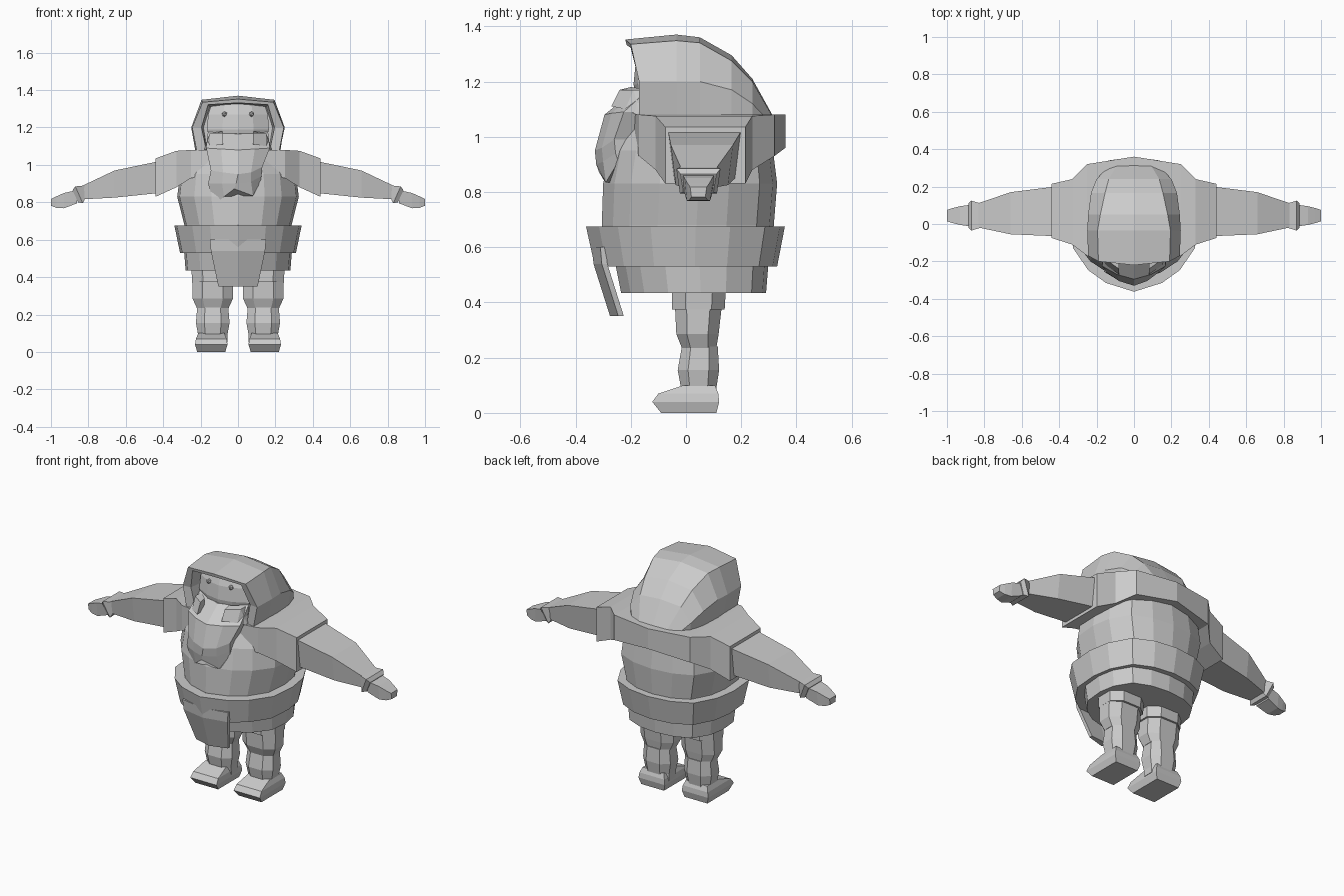
import bpy, bmesh

cube = bpy.data.objects.get("Cube")
if cube:
    bpy.data.objects.remove(cube, do_unlink=True)

grey = bpy.data.materials.new("plain_grey")
grey.use_nodes = True
GREY = (0.6, 0.6, 0.6, 1)
grey.diffuse_color = GREY
grey.node_tree.nodes["Principled BSDF"].inputs["Base Color"].default_value = GREY

# Half outline of the stout body, front to back, and outline of a leg
BODY = [(0, -1), (.44, -.87), (.72, -.68), (.96, -.35), (1, .1), (.94, .45), (.74, .8), (.4, .95), (0, 1)]
BODY += [(-x, y) for x, y in BODY[-2:0:-1]]
LEG = [(.5, -1), (1, -.5), (1, .5), (.5, 1), (-.5, 1), (-1, .5), (-1, -.5), (-.5, -1)]
BOX = [(1, -1), (1, 1), (-1, 1), (-1, -1)]


def finish(name, bm):
    bmesh.ops.recalc_face_normals(bm, faces=bm.faces)
    mesh = bpy.data.meshes.new(name)
    bm.to_mesh(mesh)
    bm.free()
    mesh.materials.append(grey)
    ob = bpy.data.objects.new(name, mesh)
    bpy.context.collection.objects.link(ob)
    return ob


def loft(name, rings, side=1):
    """Skin a list of closed rings and cap both ends."""
    bm = bmesh.new()
    loops = [[bm.verts.new((x * side, y, z)) for x, y, z in r] for r in rings]
    n = len(loops[0])
    for a, b in zip(loops, loops[1:]):
        for i in range(n):
            j = (i + 1) % n
            bm.faces.new((a[i], a[j], b[j], b[i]))
    bm.faces.new(loops[0])
    bm.faces.new(loops[-1])
    return finish(name, bm)


def ring(outline, z, w, y0, y1, cx=0):
    """Horizontal ring scaled to a half width and a front-to-back range."""
    mid, half = (y0 + y1) / 2, (y1 - y0) / 2
    return [(cx + x * w, mid + y * half, z) for x, y in outline]


def both(name, rings):
    for label, side in (("left", 1), ("right", -1)):
        loft(f"{label}_{name}", rings, side)


# Torso, belt and skirt
loft("torso", [ring(BODY, *r) for r in (
    (.6, .28, -.3, .31), (.68, .287, -.305, .318), (.83, .325, -.3, .33),
    (.95, .31, -.275, .315), (1.075, .26, -.21, .28))])
loft("belt", [ring(BODY, *r) for r in ((.53, .31, -.33, .33), (.675, .34, -.362, .358))])
loft("skirt", [ring(BODY, *r) for r in ((.435, .28, -.235, .29), (.56, .29, -.26, .3))])


# Hanging front flap, folded down the middle
def flap_ring(z, w, y):
    return [(-w, y + .03, z), (0, y, z), (w, y + .03, z), (w, y + .05, z), (0, y + .04, z), (-w, y + .05, z)]


loft("front_flap", [flap_ring(.35, .105, -.275), flap_ring(.54, .145, -.335), flap_ring(.6, .15, -.34)])


# Shoulder cape running from sleeve to sleeve
def span(x, y0, y1, z0, z1):
    return [(x, y0, z1), (x, y1, z1), (x, y1, z0), (x, y0, z0)]


half_cape = [(.44, -.075, .215, .83, 1.035), (.33, -.11, .24, .88, 1.075), (.25, -.17, .32, .93, 1.08)]
cape = [span(*s) for s in half_cape] + [span(0, -.21, .36, .96, 1.08)]
cape += [span(-s[0], *s[1:]) for s in reversed(half_cape)]
loft("shoulder_cape", cape)


# Arms with flared cuffs and small mitten hands
def taper(x, y0, y1, z0, z1, slant=0):
    d = (y1 - y0) * .08
    return [(x, y0, z1), (x, y1, z1), (x - slant, y1 - d, z0), (x - slant, y0 + d, z0)]


both("arm", [taper(*s) for s in (
    (.42, -.065, .2, .85, 1.02), (.66, -.055, .17, .825, .97), (.85, -.015, .105, .815, .88))])
both("cuff", [taper(*s) for s in (
    (.82, -.02, .11, .815, .89), (.87, -.035, .125, .795, .885, .04), (.885, -.02, .11, .8, .865, .03))])
both("hand", [taper(*s) for s in (
    (.86, -.015, .105, .795, .865), (.93, -.005, .095, .768, .85), (.97, .005, .085, .77, .832),
    (1, .015, .075, .782, .818))])

# Legs: trouser hem, knee, boot and foot
both("trouser_hem", [ring(LEG, *r, .13) for r in ((.375, .115, -.05, .14), (.46, .12, -.05, .145))])
both("trouser", [ring(LEG, *r, .135) for r in (
    (.235, .085, -.015, .11), (.285, .108, -.035, .118), (.39, .11, -.04, .13))])
both("boot", [ring(LEG, *r, .135) for r in (
    (.05, .08, -.01, .11), (.09, .078, -.018, .11), (.155, .09, -.03, .12), (.24, .083, -.015, .115))])
foot = [ring(BOX, *r, .143) for r in (
    (0, .075, -.09, .11), (.04, .087, -.122, .12), (.07, .082, -.1, .117), (.1, .07, -.01, .105))]
both("foot", foot)


# Hood: arched sections from the recess out to the rim and round to the back
def arch(low, side, crown, top):
    half = [low, side, crown]
    return half + [top] + [(-x, y, z) for x, y, z in reversed(half)]


def flat_arch(y, low, side, crown, top):
    pts = [(x, y, z) for x, z in (low, side, crown)]
    return arch(*pts, (0, y, top))


loft("hood", [
    flat_arch(-.09, (.165, 1.08), (.185, 1.2), (.15, 1.31), 1.32),
    arch((.17, -.16, 1.08), (.195, -.165, 1.2), (.16, -.2, 1.322), (0, -.215, 1.332)),
    arch((.22, -.17, 1.07), (.245, -.17, 1.2), (.19, -.2, 1.335), (0, -.22, 1.352)),
    flat_arch(-.035, (.22, 1.06), (.25, 1.2), (.195, 1.348), 1.37),
    flat_arch(.05, (.22, 1.03), (.245, 1.2), (.18, 1.34), 1.36),
    flat_arch(.165, (.21, 1.0), (.23, 1.17), (.155, 1.275), 1.295),
    flat_arch(.24, (.19, 1.0), (.2, 1.12), (.135, 1.2), 1.21),
    flat_arch(.315, (.12, 1.0), (.13, 1.04), (.09, 1.07), 1.075)])


# Face, gently folded down the middle
def face_ring(z, w, y):
    return [(-w, y + .06, z), (-w * .5, y + .015, z), (0, y, z), (w * .5, y + .015, z), (w, y + .06, z),
            (w, 0, z), (-w, 0, z)]


loft("face", [face_ring(*r) for r in ((1.08, .14, -.17), (1.19, .165, -.19), (1.27, .16, -.182), (1.33, .14, -.16))])

# Eyes
for label, side in (("left", 1), ("right", -1)):
    bm = bmesh.new()
    bmesh.ops.create_icosphere(bm, subdivisions=1, radius=.015)
    bmesh.ops.translate(bm, verts=bm.verts, vec=(side * .073, -.17, 1.272))
    finish(f"{label}_eye", bm)

# Beard: rows of front points, thickened backwards, with a forked hem
DEPTH = (.07, .025, 0, .025, .07)
ROWS = [
    (-.19, (-.16, -.08, 0, .08, .16), (1.185, 1.172, 1.165, 1.172, 1.185)),
    (-.295, (-.17, -.09, 0, .09, .17), (1.09, 1.085, 1.08, 1.085, 1.09)),
    (-.33, (-.145, -.08, 0, .07, .13), (.97, .96, .95, .96, .99)),
    (-.325, (-.16, -.085, -.01, .07, .125), (.9, .9, .9, .91, .94)),
    (-.315, (-.125, -.075, -.02, .08, .12), (.785, .83, .872, .835, .91))]


def beard_ring(y, xs, zs):
    front = [(x, y + d, z) for x, d, z in zip(xs, DEPTH, zs)]
    return front + [(x, min(yy + .07, -.12), z) for x, yy, z in reversed(front)]


loft("beard", [beard_ring(*r) for r in ROWS])

# Moustache tips
both("moustache", [
    [(.08, -.24, 1.17), (.08, -.2, 1.18), (.08, -.2, 1.11), (.08, -.27, 1.11)],
    [(.15, -.19, 1.17), (.15, -.13, 1.17), (.15, -.15, 1.1), (.15, -.22, 1.1)],
    [(.178, -.17, 1.09), (.178, -.15, 1.09), (.178, -.15, 1.08), (.178, -.18, 1.08)]])
